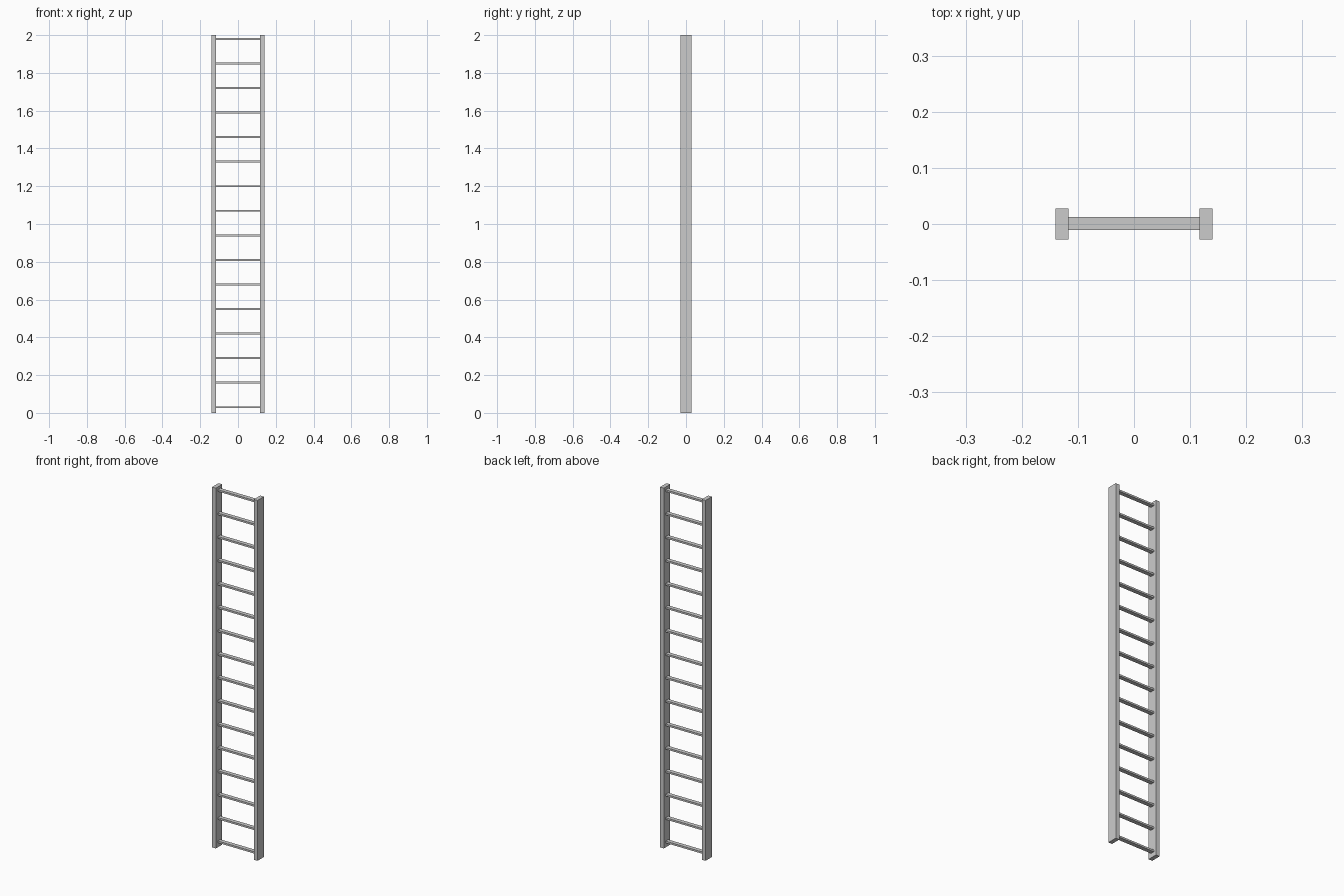
import bpy

# Remove the default cube
cube = bpy.data.objects.get("Cube")
if cube:
    bpy.data.objects.remove(cube, do_unlink=True)

# Single flat grey
grey = bpy.data.materials.new("light_grey")
grey.use_nodes = True
grey.diffuse_color = (0.6, 0.6, 0.6, 1)
grey.node_tree.nodes["Principled BSDF"].inputs["Base Color"].default_value = (0.6, 0.6, 0.6, 1)


def box(name, center, size):
    bpy.ops.mesh.primitive_cube_add(size=1, location=center)
    ob = bpy.context.object
    ob.name = name
    ob.scale = size
    bpy.ops.object.transform_apply(location=False, rotation=False, scale=True)
    ob.data.materials.append(grey)
    return ob


# Side rails
RAIL_X, RAIL_W, RAIL_D = 0.128, 0.023, 0.056
for side, sign in (("left", 1), ("right", -1)):
    box(side + "_rail", (sign * RAIL_X, 0, 1), (RAIL_W, RAIL_D, 2))

# Evenly spaced flat rungs between the rails
RUNGS, FIRST_Z, STEP = 16, 0.03, 0.13
for i in range(RUNGS):
    box(f"rung_{i + 1}", (0, 0.001, FIRST_Z + i * STEP),
        (2 * RAIL_X - RAIL_W, 0.023, 0.01))
